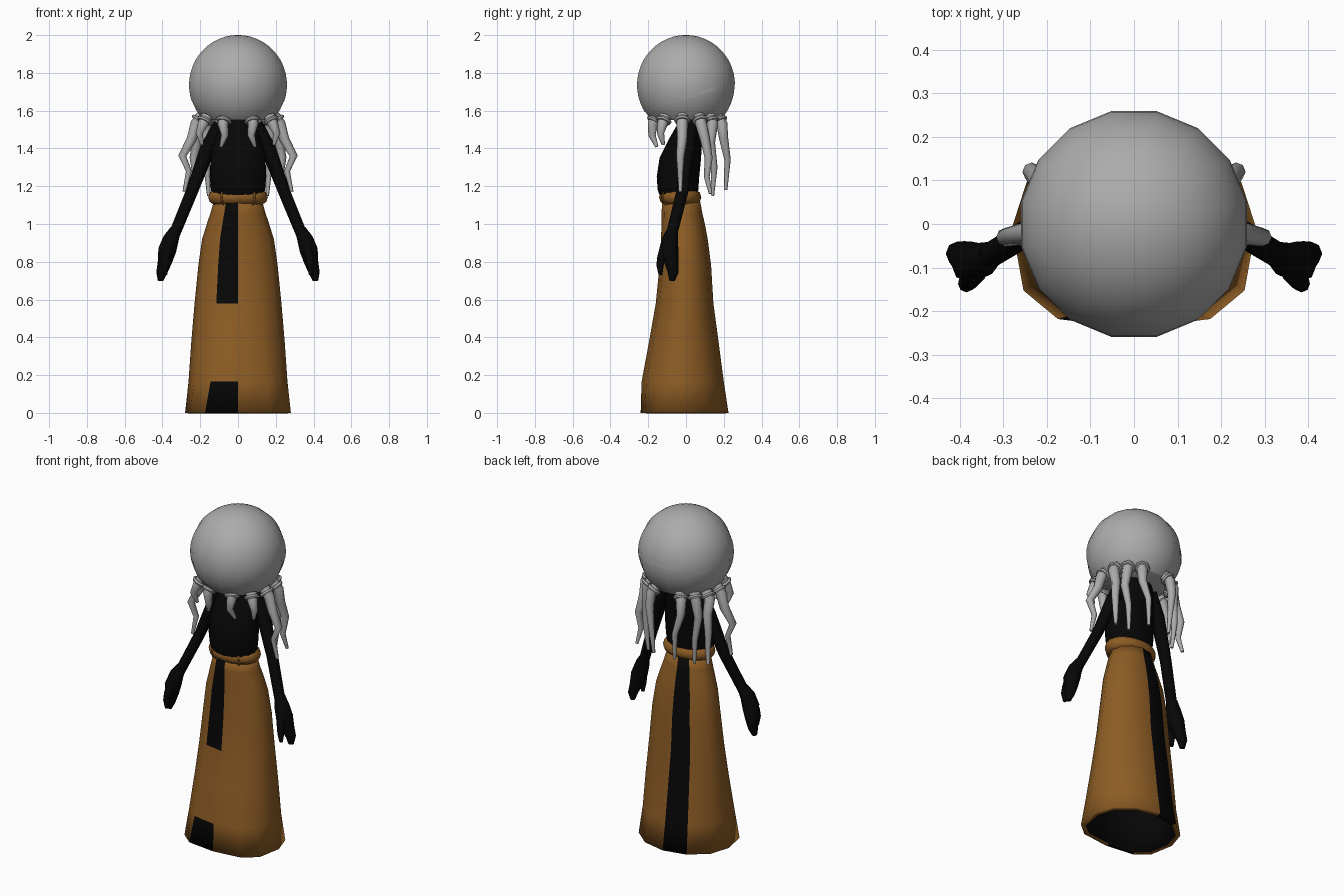
import bpy, bmesh, math
from mathutils import Vector, Matrix

if "Cube" in bpy.data.objects:
    bpy.data.objects.remove(bpy.data.objects["Cube"])


def material(name, rgb):
    m = bpy.data.materials.new(name)
    m.diffuse_color = (*rgb, 1)
    m.use_nodes = True
    m.node_tree.nodes["Principled BSDF"].inputs["Base Color"].default_value = m.diffuse_color
    return m


GREY = material("pale_grey", (0.41, 0.41, 0.41))
BROWN = material("ochre_brown", (0.265, 0.108, 0.018))
BLACK = material("near_black", (0.002, 0.002, 0.002))


def finish(name, bm, mats, angle=50):
    me = bpy.data.meshes.new(name)
    bm.to_mesh(me)
    bm.free()
    for m in mats:
        me.materials.append(m)
    for p in me.polygons:
        p.use_smooth = True
    me.set_sharp_from_angle(angle=math.radians(angle))
    ob = bpy.data.objects.new(name, me)
    bpy.context.collection.objects.link(ob)
    return ob


def loft(name, rings, mats, caps=True, loop=False, rule=None):
    """Skin a list of equal-length point rings."""
    bm = bmesh.new()
    vs = [[bm.verts.new(p) for p in r] for r in rings]
    n = len(vs[0])
    pairs = list(zip(vs, vs[1:])) + ([(vs[-1], vs[0])] if loop else [])
    for a, b in pairs:
        for i in range(n):
            j = (i + 1) % n
            f = bm.faces.new((a[i], a[j], b[j], b[i]))
            if rule:
                f.material_index = rule(f.calc_center_median(), i)
    if caps and not loop:
        bm.faces.new(vs[0][::-1])
        bm.faces.new(vs[-1])
    if caps or loop:
        bmesh.ops.recalc_face_normals(bm, faces=bm.faces)
    return finish(name, bm, mats)


def oval(z, rx, y0, y1, n, p=1.0):
    """Horizontal oval; p below 1 makes its front half boxier."""
    ring = []
    for i in range(n):
        a = 2 * math.pi * i / n
        c, s = math.cos(a), math.sin(a)
        q = p if s < -1e-6 else 1
        ring.append((rx * math.copysign(abs(c) ** q, c) if abs(c) > 1e-6 else 0,
                     (y0 + y1) / 2 + (y1 - y0) / 2 * math.copysign(abs(s) ** q, s), z))
    return ring


def tube(name, path, radii, mat, sides=8, ref=(0, 1, 0), loop=False):
    """Round tube of varying radius along a path."""
    pts, ref, rings = [Vector(p) for p in path], Vector(ref), []
    n = len(pts)
    for i, p in enumerate(pts):
        if loop:
            t = pts[(i + 1) % n] - pts[i - 1]
        else:
            t = pts[min(i + 1, n - 1)] - pts[max(i - 1, 0)]
        u = t.cross(ref).normalized()
        v = t.cross(u).normalized()
        r = radii[i] if isinstance(radii, list) else radii
        rings.append([p + r * (math.cos(2 * math.pi * k / sides) * u
                               + math.sin(2 * math.pi * k / sides) * v)
                      for k in range(sides)])
    return loft(name, rings, [mat], loop=loop)


def circle(centre, u, v, n):
    c, u, v = Vector(centre), Vector(u), Vector(v)
    return [c + u * math.cos(2 * math.pi * i / n) + v * math.sin(2 * math.pi * i / n)
            for i in range(n)]


def ball(name, radius, co, no, fill):
    """Sphere around the head centre, keeping the side the plane normal faces."""
    bm = bmesh.new()
    bmesh.ops.create_uvsphere(bm, u_segments=16, v_segments=24, radius=radius)
    bmesh.ops.rotate(bm, verts=bm.verts, matrix=Matrix.Rotation(math.pi / 16, 3, 'Z'))
    bmesh.ops.translate(bm, verts=bm.verts, vec=(0, 0, 1.736))
    cut = bmesh.ops.bisect_plane(bm, geom=bm.verts[:] + bm.edges[:] + bm.faces[:],
                                 plane_co=co, plane_no=no, clear_inner=True)
    if fill:
        edges = [e for e in cut["geom_cut"] if isinstance(e, bmesh.types.BMEdge)]
        bmesh.ops.contextual_create(bm, geom=edges)
    return finish(name, bm, [GREY])


# head: inner ball with a flat underside, dome shell with a tilted rim
ball("head", 0.262, (0, 0, 1.55), (0, 0, 1), True)
ball("head_dome", 0.2645, (0, 0, 1.66), (0, -0.29, 0.957), False)

# tentacles, mirrored, each with a collar at the root
TENTACLES = {
    "front": [(.07, -.155, 1.57), (.08, -.175, 1.53), (.07, -.18, 1.47), (.09, -.155, 1.41)],
    "front_side": [(.165, -.11, 1.57), (.185, -.125, 1.53), (.205, -.135, 1.48),
                   (.19, -.12, 1.42)],
    "side": [(.19, -.02, 1.57), (.222, -.02, 1.53), (.245, -.02, 1.45),
             (.295, -.03, 1.36), (.26, -.03, 1.28), (.285, -.03, 1.17)],
    "back_side": [(.185, .07, 1.57), (.215, .08, 1.53), (.215, .10, 1.45),
                  (.235, .12, 1.35), (.225, .11, 1.25), (.24, .13, 1.16)],
    "back_corner": [(.145, .125, 1.57), (.165, .14, 1.53), (.175, .13, 1.43),
                    (.165, .15, 1.30), (.155, .14, 1.15)],
    "back": [(.08, .165, 1.57), (.10, .19, 1.53), (.105, .20, 1.45),
             (.08, .22, 1.34), (.07, .21, 1.18)],
}
for sx, side in ((1, "right"), (-1, "left")):
    for name, pts in TENTACLES.items():
        path = [(sx * x, y, z) for x, y, z in pts]
        k = len(path) - 1
        radii = [0.033 - 0.024 * (i / k) ** 1.4 for i in range(k + 1)]
        tube(f"tentacle_{name}_{side}", path, radii, GREY)
        # collar lies square to the root of its tentacle
        a, b = Vector(path[0]), Vector(path[1])
        axis = (b - a).normalized()
        u = axis.cross(Vector((0, 1, 0))).normalized()
        v = axis.cross(u)
        tube(f"collar_{name}_{side}", circle(a.lerp(b, .55), u * .033, v * .033, 8),
             0.011, GREY, sides=6, ref=axis, loop=True)

# torso
TORSO = [(1.10, .125, -.12, .06), (1.18, .143, -.15, .065), (1.25, .15, -.155, .07),
         (1.35, .145, -.14, .08), (1.45, .128, -.09, .085), (1.52, .11, -.05, .09),
         (1.57, .09, -.04, .08)]
loft("torso", [oval(*r, 16) for r in TORSO], [BLACK])

# arms and hands
for sx, side in ((1, "right"), (-1, "left")):
    def mirror(pts):
        return [(sx * x, y, z) for x, y, z in pts]
    tube(f"arm_{side}", mirror([(.09, .02, 1.52), (.16, .01, 1.40), (.245, -.02, 1.17),
                                (.335, -.075, .95)]), [.045, .04, .032, .03], BLACK)
    tube(f"hand_{side}", mirror([(.33, -.07, .97), (.355, -.085, .92), (.375, -.088, .86),
                                 (.39, -.075, .79), (.405, -.068, .74), (.41, -.075, .70)]),
         [.03, .042, .048, .036, .028, .015], BLACK)
    tube(f"thumb_{side}", mirror([(.365, -.105, .89), (.38, -.13, .82), (.385, -.138, .78),
                                  (.385, -.135, .73)]), [.03, .023, .019, .01], BLACK)

# skirt: twelve-sided shell with a dark panel and a dark lining
SKIRT = [(0, .28, -.24, .225, .68), (.165, .262, -.235, .20, .85), (.38, .247, -.195, .172, .95),
         (.58, .230, -.16, .145, 1), (.78, .210, -.14, .133, 1), (.92, .190, -.132, .115, 1),
         (1.0, .165, -.13, .10, 1), (1.06, .145, -.13, .086, 1), (1.12, .128, -.125, .075, 1)]


def panel(c, column):
    # back column is dark all the way up, front column only at hem and top
    return int(column == 3 or (column == 8 and not .165 < c.z < .58))


skirt = loft("skirt", [oval(*r[:4], 12, r[4]) for r in SKIRT], [BROWN, BLACK],
             caps=False, rule=panel)
lining = skirt.modifiers.new("lining", 'SOLIDIFY')
lining.thickness = 0.028
lining.offset = -1
lining.material_offset = 1

# belt with two bands and a short knot end
BX, BY = .117, .071
belt_path = circle((0, -.031, 1.142), (BX, 0, 0), (0, BY, 0), 20)
tube("belt", belt_path, 0.041, BROWN, sides=10, ref=(0, 0, 1), loop=True)
for sx, side in ((1, "right"), (-1, "left")):
    y = -.031 - BY * math.sqrt(1 - (.07 / BX) ** 2)
    out = Vector((sx * .45, -.89, 0)).normalized()
    along = out.cross(Vector((0, 0, 1)))
    tube(f"belt_band_{side}", circle((sx * .07, y, 1.142), out * .041, (0, 0, .041), 10),
         0.007, BROWN, sides=6, ref=along, loop=True)
tube("belt_end", [(0, -.125, 1.175), (.05, -.118, 1.18), (.10, -.085, 1.175)],
     0.014, BROWN, sides=6, ref=(0, 0, 1))
